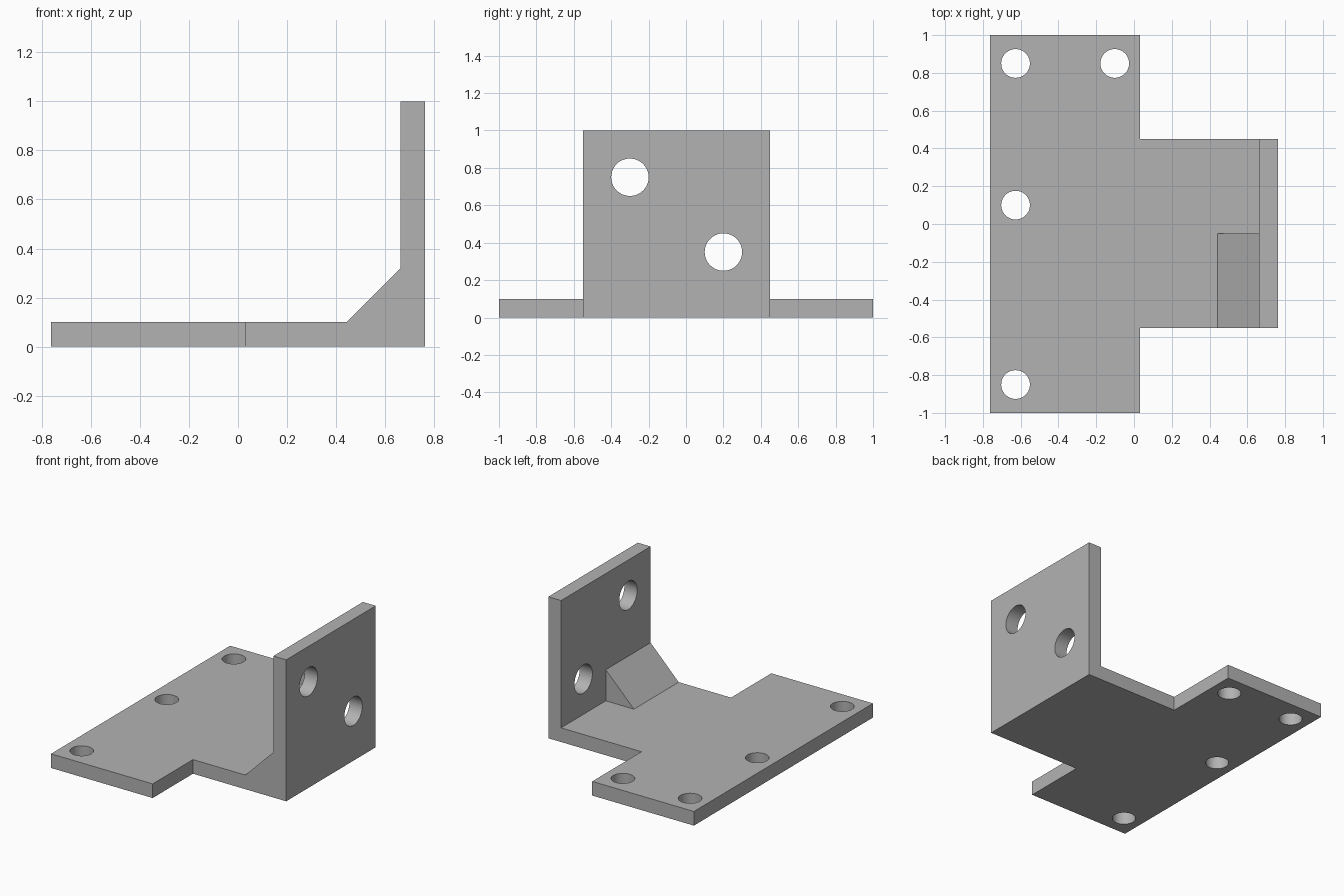
import bpy
import bmesh
from math import radians
from mathutils import Matrix, Vector

cube = bpy.data.objects.get("Cube")
if cube:
    bpy.data.objects.remove(cube, do_unlink=True)

# Main dimensions
HALF_X = 0.762
THICK = 0.1
STRIP_X = 0.033
WING_FRONT, WING_BACK = -0.55, 0.45
INNER_X = HALF_X - THICK
GUSSET = 0.22

grey = bpy.data.materials.new("plain grey")
grey.use_nodes = True
GREY = (0.45, 0.45, 0.45, 1)
grey.diffuse_color = GREY
grey.node_tree.nodes["Principled BSDF"].inputs["Base Color"].default_value = GREY


def prism(name, outline, direction):
    """Extrude a flat outline along a direction into a solid object."""
    bm = bmesh.new()
    face = bm.faces.new([bm.verts.new(p) for p in outline])
    result = bmesh.ops.extrude_face_region(bm, geom=[face], use_keep_orig=True)
    moved = [v for v in result["geom"] if isinstance(v, bmesh.types.BMVert)]
    bmesh.ops.translate(bm, verts=moved, vec=Vector(direction))
    bmesh.ops.recalc_face_normals(bm, faces=bm.faces)
    return finish(bm, name)


def finish(bm, name):
    mesh = bpy.data.meshes.new(name)
    bm.to_mesh(mesh)
    bm.free()
    mesh.materials.append(grey)
    obj = bpy.data.objects.new(name, mesh)
    bpy.context.collection.objects.link(obj)
    return obj


def drill(name, centre, radius, rotation=Matrix()):
    """A round cutter through the plate at the given centre."""
    bm = bmesh.new()
    bmesh.ops.create_cone(bm, cap_ends=True, segments=64, radius1=radius,
                          radius2=radius, depth=THICK * 3,
                          matrix=Matrix.Translation(centre) @ rotation)
    return finish(bm, name)


def combine(target, tool, operation):
    """Apply a boolean and discard the tool."""
    mod = target.modifiers.new(operation, "BOOLEAN")
    mod.operation = operation
    mod.solver = "EXACT"
    mod.object = tool
    bpy.ops.object.select_all(action="DESELECT")
    bpy.context.view_layer.objects.active = target
    target.select_set(True)
    bpy.ops.object.modifier_apply(modifier=mod.name)
    bpy.data.objects.remove(tool, do_unlink=True)


# T-shaped base plate
bracket = prism("angle_bracket", [
    (-HALF_X, -1, 0), (STRIP_X, -1, 0),
    (STRIP_X, WING_FRONT, 0), (HALF_X, WING_FRONT, 0),
    (HALF_X, WING_BACK, 0), (STRIP_X, WING_BACK, 0),
    (STRIP_X, 1, 0), (-HALF_X, 1, 0)], (0, 0, THICK))

# Upright plate along the end of the wing
upright = prism("upright_plate", [
    (INNER_X, WING_FRONT, 0), (HALF_X, WING_FRONT, 0),
    (HALF_X, WING_FRONT, 1), (INNER_X, WING_FRONT, 1)],
    (0, WING_BACK - WING_FRONT, 0))
combine(bracket, upright, "UNION")

# Sloped gusset in the front half of the corner
gusset = prism("corner_gusset", [
    (INNER_X - GUSSET, WING_FRONT, THICK), (INNER_X, WING_FRONT, THICK),
    (INNER_X, WING_FRONT, THICK + GUSSET)], (0, 0.5, 0))
combine(bracket, gusset, "UNION")

# Screw holes through the base
for x, y in [(-0.627, -0.85), (-0.627, 0.1), (-0.627, 0.85), (-0.102, 0.85)]:
    combine(bracket, drill("base_hole", (x, y, THICK / 2), 0.076), "DIFFERENCE")

# Holes through the upright
sideways = Matrix.Rotation(radians(90), 4, "Y")
for y, z in [(-0.3, 0.75), (0.2, 0.35)]:
    cutter = drill("upright_hole", (INNER_X + THICK / 2, y, z), 0.1, sideways)
    combine(bracket, cutter, "DIFFERENCE")

# Smooth hole walls, crisp plate edges
bpy.ops.object.shade_smooth_by_angle(angle=radians(30))
